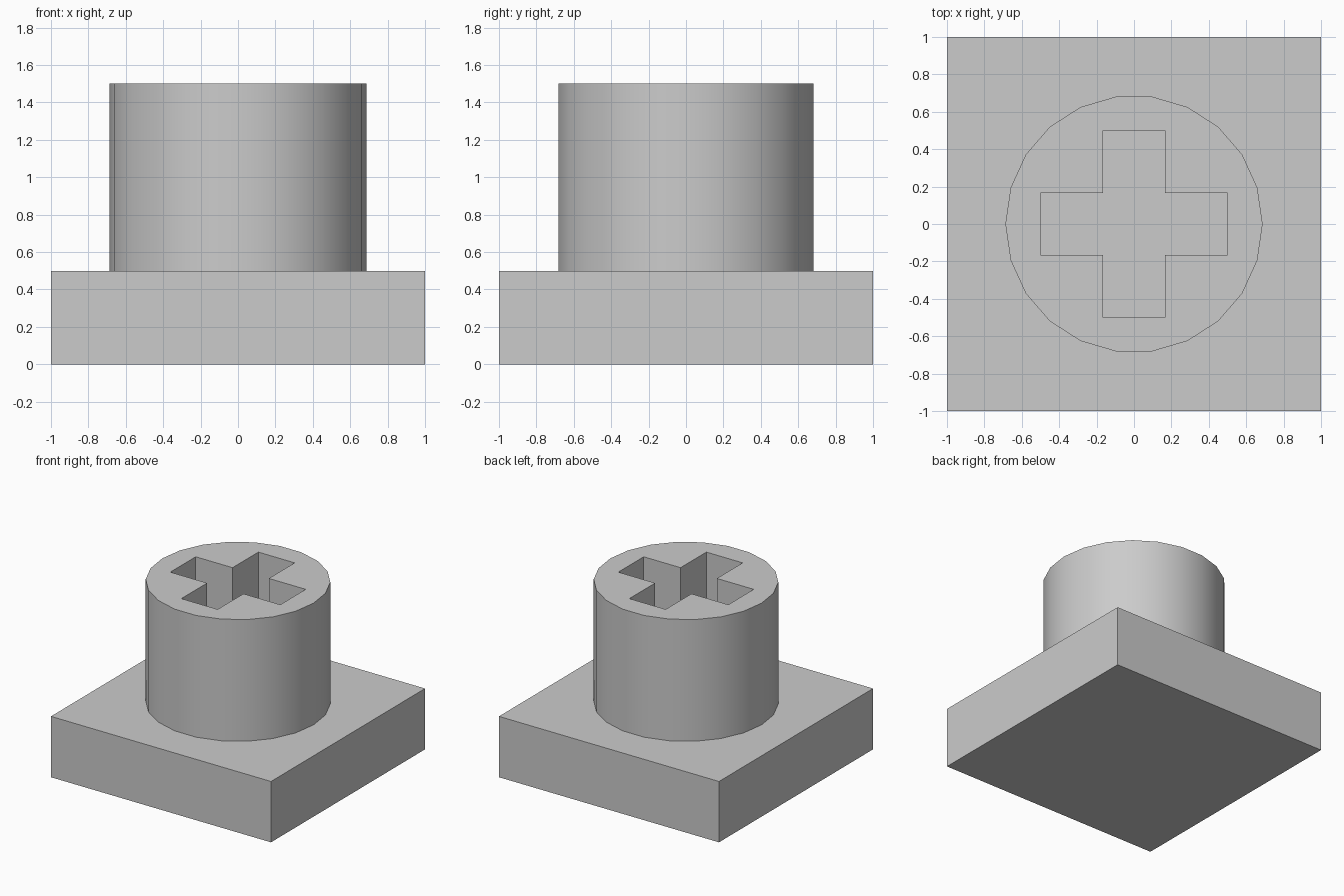
import bpy
import bmesh
import math

BASE_TOP, POST_TOP = 0.5, 1.5
RADIUS, SIDES = 0.6875, 22
ARM, HALF = 0.5, 0.165

cube = bpy.data.objects.get("Cube")
if cube:
    bpy.data.objects.remove(cube, do_unlink=True)

# Single grey plastic
grey = bpy.data.materials.new("grey")
grey.use_nodes = True
colour = (0.6, 0.6, 0.6, 1)
grey.diffuse_color = colour
grey.node_tree.nodes["Principled BSDF"].inputs["Base Color"].default_value = colour

# Square base slab
bpy.ops.mesh.primitive_cube_add(size=2, location=(0, 0, BASE_TOP / 2))
base = bpy.context.object
base.name = "square_base"
base.scale.z = BASE_TOP / 2
base.data.materials.append(grey)


def wall(bm, points):
    """Raise a closed outline into a wall and return its top edges."""
    low = [bm.verts.new((x, y, BASE_TOP)) for x, y in points]
    high = [bm.verts.new((x, y, POST_TOP)) for x, y in points]
    for i in range(len(points)):
        j = (i + 1) % len(points)
        bm.faces.new((low[i], low[j], high[j], high[i]))
    return [bm.edges.get((high[i - 1], high[i])) for i in range(len(points))]


# Round post outline and cross-shaped socket outline
circle = [(RADIUS * math.cos(math.tau * i / SIDES),
           RADIUS * math.sin(math.tau * i / SIDES)) for i in range(SIDES)]
cross = []
for c, s in ((1, 0), (0, 1), (-1, 0), (0, -1)):
    for x, y in ((ARM, -HALF), (ARM, HALF), (HALF, HALF)):
        cross.append((x * c - y * s, x * s + y * c))

# Post: outer wall, socket wall facing inward, top face with the cross left open
bm = bmesh.new()
rim = wall(bm, circle) + wall(bm, cross[::-1])
bmesh.ops.triangle_fill(bm, edges=rim, use_beauty=True, normal=(0, 0, 1))
for face in bm.faces:
    if all(v.co.z > BASE_TOP for v in face.verts) and face.normal.z < 0:
        face.normal_flip()
mesh = bpy.data.meshes.new("round_post")
bm.to_mesh(mesh)
bm.free()
mesh.materials.append(grey)
post = bpy.data.objects.new("round_post", mesh)
bpy.context.collection.objects.link(post)

# Smooth round side with sharp rims
bpy.ops.object.select_all(action="DESELECT")
post.select_set(True)
bpy.context.view_layer.objects.active = post
bpy.ops.object.shade_smooth_by_angle(angle=math.radians(30))
